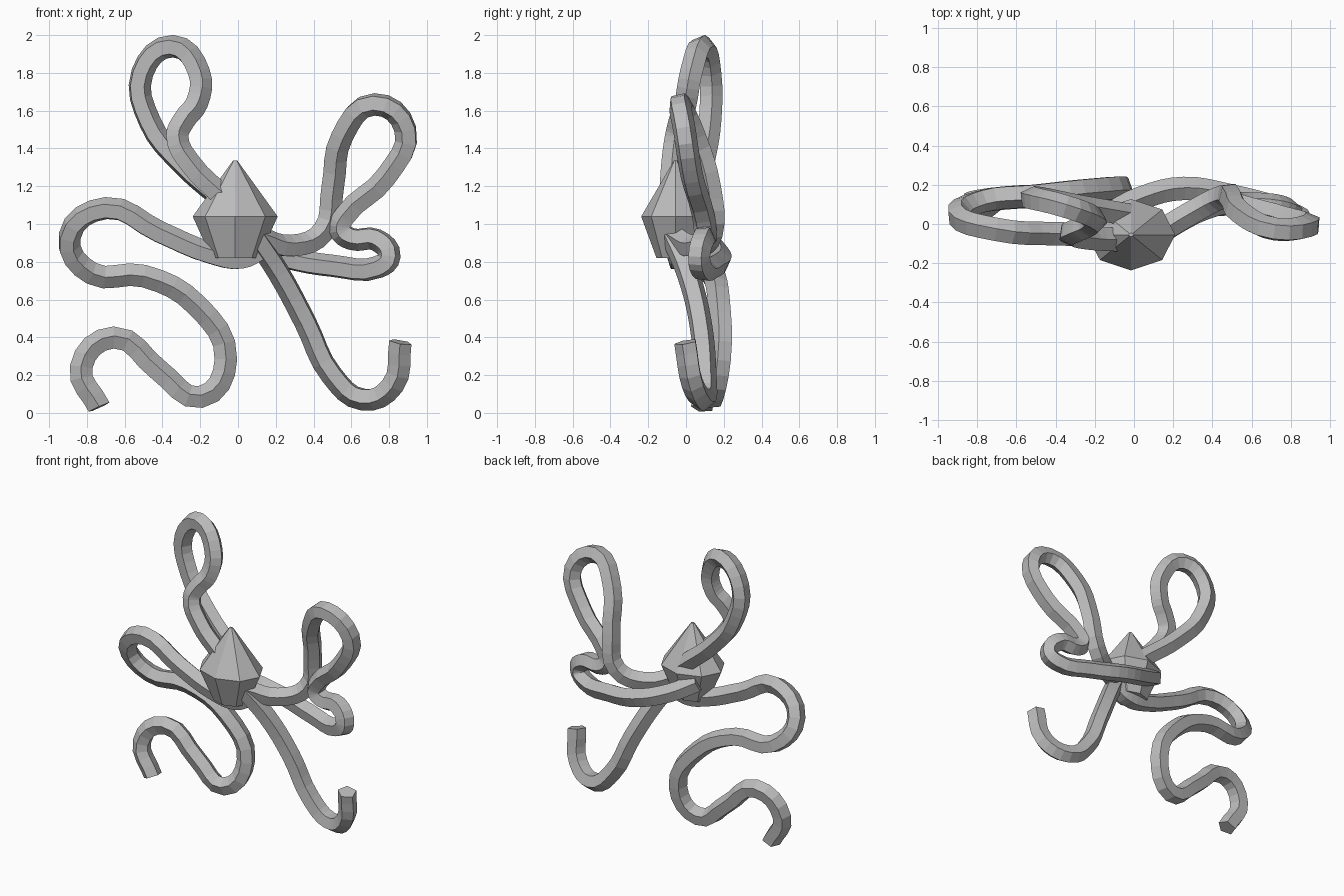
import bpy
import bmesh
from math import sin, cos, tau

cube = bpy.data.objects.get("Cube")
if cube:
    bpy.data.objects.remove(cube, do_unlink=True)

grey = bpy.data.materials.new("plain grey")
grey.use_nodes = True
grey.diffuse_color = (0.5, 0.5, 0.5, 1)
grey.node_tree.nodes["Principled BSDF"].inputs["Base Color"].default_value = (0.5, 0.5, 0.5, 1)


def link(name, data):
    obj = bpy.data.objects.new(name, data)
    bpy.context.collection.objects.link(obj)
    return obj


# Five-sided cord section, used only as a bevel profile
section = bpy.data.curves.new("cord_section", "CURVE")
section.dimensions = "2D"
ring = section.splines.new("POLY")
ring.points.add(4)
ring.use_cyclic_u = True
for i, p in enumerate(ring.points):
    a = tau * (i / 5 + 0.25)
    p.co = (0.063 * cos(a), 0.063 * sin(a), 0, 1)
section_obj = link("cord_section", section)
section_obj.hide_render = True


def cord(name, path):
    """Sweep the cord section along a smooth path and bake it to a flat mesh."""
    curve = bpy.data.curves.new(name, "CURVE")
    curve.dimensions = "3D"
    curve.resolution_u = 4
    curve.bevel_mode = "OBJECT"
    curve.bevel_object = section_obj
    curve.use_fill_caps = True
    spline = curve.splines.new("BEZIER")
    spline.bezier_points.add(len(path) - 1)
    for p, co in zip(spline.bezier_points, path):
        p.co = co
        p.handle_left_type = p.handle_right_type = "AUTO"
    temp = link(name + "_path", curve)
    bpy.context.view_layer.update()
    graph = bpy.context.evaluated_depsgraph_get()
    mesh = bpy.data.meshes.new_from_object(temp.evaluated_get(graph))
    bpy.data.objects.remove(temp, do_unlink=True)
    mesh.materials.clear()
    mesh.materials.append(grey)
    for f in mesh.polygons:
        f.use_smooth = False
        f.material_index = 0
    mesh.name = name
    return link(name, mesh)


# Upper loop on the right side
cord("upper_right_loop", [
    (-0.08, -0.08, 1.14), (-0.25, -0.07, 1.31), (-0.325, -0.05, 1.46),
    (-0.29, -0.03, 1.545), (-0.22, 0.0, 1.64), (-0.21, 0.03, 1.8),
    (-0.35, 0.085, 1.94), (-0.51, 0.125, 1.8), (-0.47, 0.125, 1.54),
    (-0.3, 0.09, 1.32), (-0.02, 0.04, 1.08)])

# Large loop and small loop on the left side, one continuous cord
cord("left_loops", [
    (0.1, -0.06, 0.93), (0.28, 0.05, 0.88), (0.45, 0.14, 0.96),
    (0.5, 0.13, 1.2), (0.55, 0.05, 1.47), (0.72, -0.03, 1.635),
    (0.89, -0.01, 1.5), (0.79, 0.03, 1.25), (0.57, 0.09, 1.04),
    (0.545, 0.1, 0.97), (0.6, 0.1, 0.925), (0.73, 0.09, 0.92),
    (0.8, 0.065, 0.83), (0.74, 0.08, 0.77), (0.5, 0.14, 0.775),
    (0.25, 0.18, 0.82), (0.03, 0.13, 0.895), (-0.13, 0.05, 0.98)])

# Long winding tail on the right side
cord("right_tail", [
    (0.12, -0.04, 0.86), (0.02, -0.04, 0.815), (-0.14, -0.05, 0.84), (-0.42, -0.05, 0.955),
    (-0.7, -0.03, 1.08), (-0.895, 0.04, 0.93), (-0.78, 0.12, 0.74),
    (-0.5, 0.15, 0.725), (-0.22, 0.18, 0.57), (-0.065, 0.185, 0.28),
    (-0.2, 0.14, 0.08), (-0.42, 0.14, 0.22), (-0.66, 0.135, 0.395),
    (-0.83, 0.105, 0.24), (-0.735, 0.09, 0.03)])

# Short hooked tail on the left side
cord("left_tail", [
    (0.08, -0.08, 0.95), (0.22, 0.01, 0.74), (0.36, 0.075, 0.48),
    (0.5, 0.1, 0.2), (0.66, 0.095, 0.075), (0.82, 0.04, 0.15),
    (0.86, 0.0, 0.375)])

# Faceted gem: stacked octagons, slightly flattened front to back
bm = bmesh.new()
rings = []
for z, r in ((0.82, 0.125), (1.04, 0.225), (1.335, 0.012)):
    rings.append([bm.verts.new((-0.015 + r * cos(tau * i / 8),
                                -0.055 + 0.81 * r * sin(tau * i / 8), z))
                  for i in range(8)])
for low, high in zip(rings, rings[1:]):
    for i in range(8):
        j = (i + 1) % 8
        bm.faces.new((low[i], low[j], high[j], high[i]))
bm.faces.new(rings[0][::-1])
bm.faces.new(rings[-1])
gem_mesh = bpy.data.meshes.new("center_gem")
bm.to_mesh(gem_mesh)
bm.free()
gem_mesh.materials.append(grey)
link("center_gem", gem_mesh)

bpy.data.objects.remove(section_obj, do_unlink=True)
